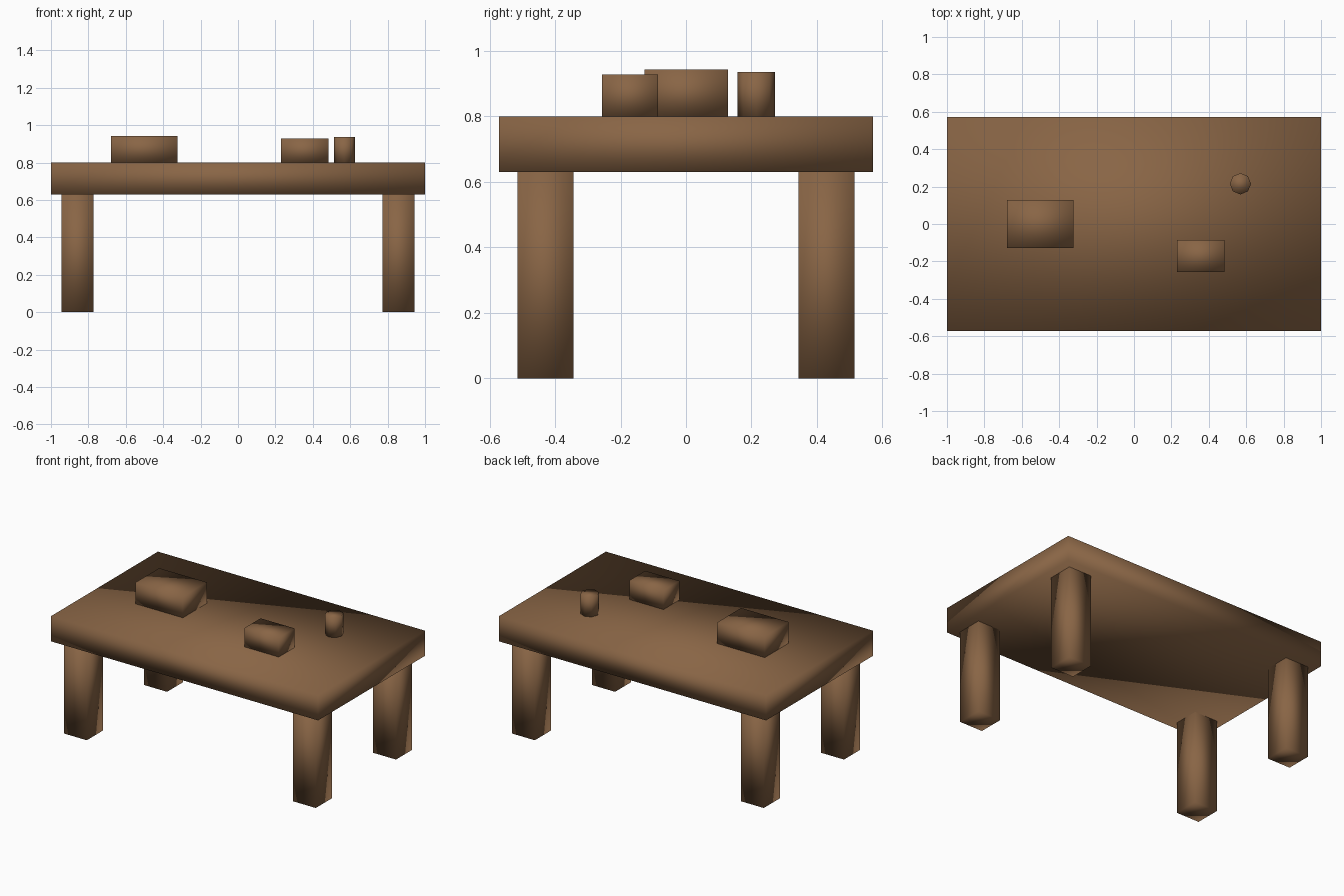
import bpy
import bmesh
import math
from mathutils import Matrix, Vector

if "Cube" in bpy.data.objects:
    bpy.data.objects.remove(bpy.data.objects["Cube"])

wood = bpy.data.materials.new("brown_wood")
wood.diffuse_color = (0.25, 0.13, 0.06, 1.0)
wood.use_nodes = True
wood.node_tree.nodes["Principled BSDF"].inputs["Base Color"].default_value = wood.diffuse_color


def finish(name, bm):
    """Turn a bmesh into a smooth-shaded wooden object."""
    bmesh.ops.recalc_face_normals(bm, faces=bm.faces[:])
    mesh = bpy.data.meshes.new(name)
    bm.to_mesh(mesh)
    bm.free()
    for poly in mesh.polygons:
        poly.use_smooth = True
    mesh.materials.append(wood)
    obj = bpy.data.objects.new(name, mesh)
    bpy.context.collection.objects.link(obj)
    return obj


def box(name, x, y, z):
    """Box spanning the given (min, max) ranges."""
    spans = (x, y, z)
    centre = Vector([(a + b) / 2 for a, b in spans])
    size = [b - a for a, b in spans]
    bm = bmesh.new()
    bmesh.ops.create_cube(bm, size=1, matrix=Matrix.Translation(centre) @ Matrix.Diagonal((*size, 1)))
    return finish(name, bm)


def cylinder(name, x, y, z, radius, sides):
    """Upright low-poly cylinder."""
    bm = bmesh.new()
    bmesh.ops.create_cone(bm, cap_ends=True, segments=sides, radius1=radius, radius2=radius,
                          depth=z[1] - z[0],
                          matrix=Matrix.Translation((x, y, (z[0] + z[1]) / 2)))
    return finish(name, bm)


# Thick slab top
TOP = 0.80
UNDER = 0.63
box("table_top", (-1, 1), (-0.572, 0.572), (UNDER, TOP))

# Four square legs
for side, sx in (("left", -1), ("right", 1)):
    for end, sy in (("front", -1), ("back", 1)):
        cx, cy, h = sx * 0.857, sy * 0.429, 0.0857
        box(f"{end}_{side}_leg", (cx - h, cx + h), (cy - h, cy + h), (0, UNDER))

# Items on the table
box("large_block", (-0.68, -0.324), (-0.127, 0.129), (TOP, 0.943))
box("small_block", (0.229, 0.484), (-0.256, -0.086), (TOP, 0.929))
cylinder("cup", 0.569, 0.215, (TOP, 0.936), 0.057, 8)
